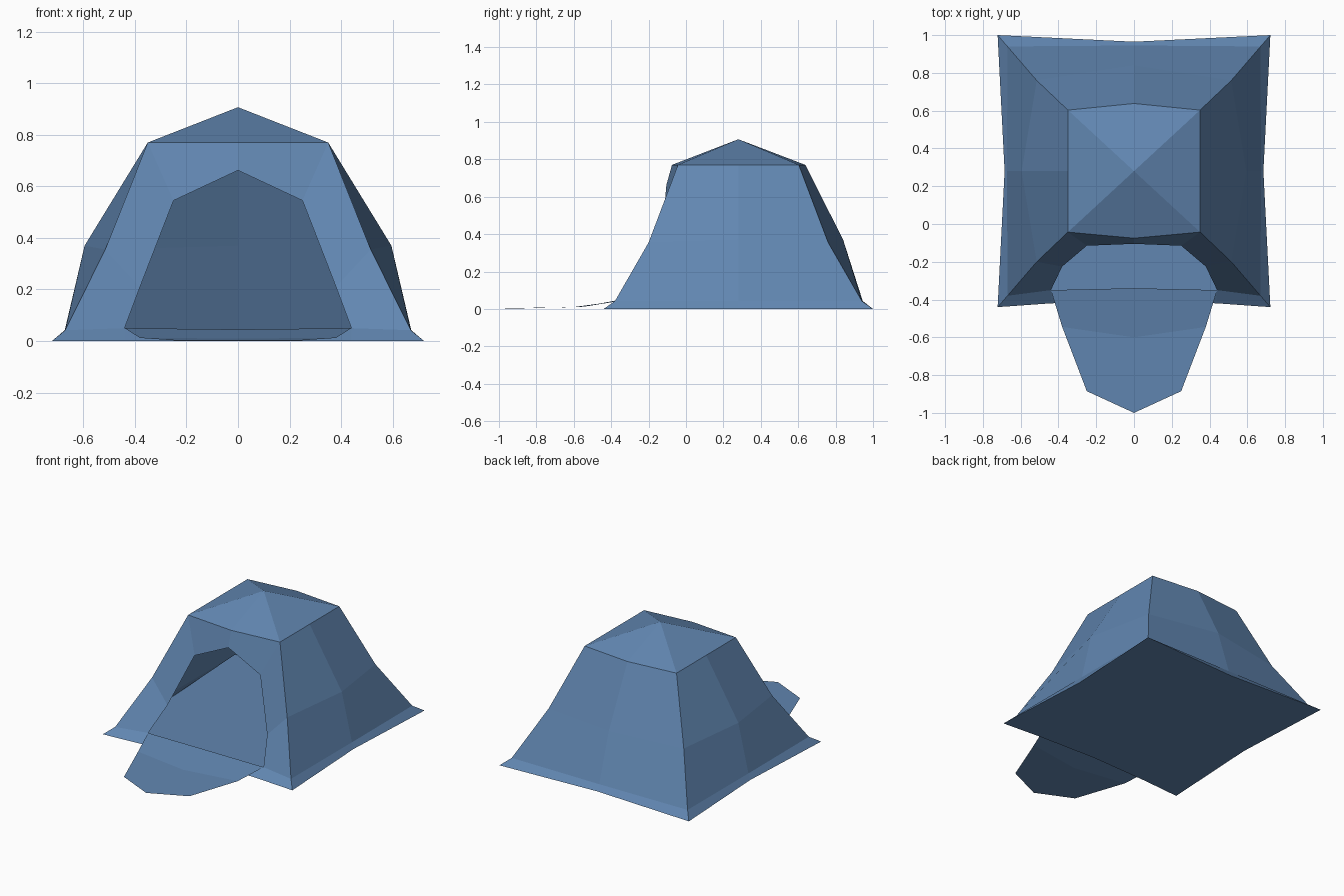
import bpy, bmesh

if "Cube" in bpy.data.objects:
    bpy.data.objects.remove(bpy.data.objects["Cube"])

blue = bpy.data.materials.new("blue canvas")
blue.diffuse_color = (0.12, 0.24, 0.44, 1)
blue.use_nodes = True
blue.node_tree.nodes["Principled BSDF"].inputs["Base Color"].default_value = blue.diffuse_color

CY = 0.28  # centre of the tent body along y


def half_sheet(name, faces, facing=None):
    """Cloth sheet from right-hand faces, mirrored over x."""
    bm = bmesh.new()
    for pts in faces:
        bm.faces.new([bm.verts.new(p) for p in pts])
    bmesh.ops.remove_doubles(bm, verts=bm.verts, dist=0.001)
    if facing is None:
        bmesh.ops.recalc_face_normals(bm, faces=bm.faces)
    else:
        bm.normal_update()
        for f in bm.faces:
            if f.normal.z * facing < 0:
                f.normal_flip()
    me = bpy.data.meshes.new(name)
    bm.to_mesh(me)
    bm.free()
    me.materials.append(blue)
    ob = bpy.data.objects.new(name, me)
    bpy.context.collection.objects.link(ob)
    mod = ob.modifiers.new("mirror", 'MIRROR')
    mod.use_clip = True
    return ob


def bands(rows):
    """Quads between neighbouring rows of points."""
    return [(a[i], a[i + 1], b[i + 1], b[i])
            for a, b in zip(rows, rows[1:]) for i in range(len(a) - 1)]


# Rings of the body: corner x, corner y, corner z, side middle x, back middle y, middle z
levels = [(0.722, 0.72, 0.0, 0.685, 0.685, 0.0),
          (0.67, 0.66, 0.042, 0.672, 0.665, 0.042),
          (0.515, 0.48, 0.355, 0.595, 0.56, 0.37),
          (0.35, 0.323, 0.77, 0.35, 0.358, 0.77)]
rings = [[(cx, CY - cy, cz), (mx, CY, mz), (cx, CY + cy, cz), (0, CY + my, mz)]
         for cx, cy, cz, mx, my, mz in levels]
corner = [r[0] for r in rings]
front_top = (0, CY - 0.355, 0.77)
front_base = (0, -0.405, 0)
skirt = (0.44, -0.42, 0)

# Doorway outline, from the sill up to the peak
door = [(0.44, -0.35, 0.05), (0.38, -0.225, 0.21),
        (0.25, -0.115, 0.545), (0, -0.105, 0.662)]
sill = (0, -0.34, 0.045)

# Tent walls: sides and back, front around the doorway, roof
walls = bands(rings)
walls += bands([[c, d] for c, d in zip(corner[1:] + [front_top], door)])
walls += [(corner[0], corner[1], door[0], skirt),
          (skirt, door[0], sill, front_base)]
apex = (0, CY, 0.907)
rim = [front_top] + rings[-1]
walls += [(rim[i], rim[i + 1], apex) for i in range(4)]
half_sheet("tent_walls", walls)

# Groundsheet
base = [front_base, skirt] + rings[0]
half_sheet("groundsheet",
           [(base[i], base[i + 1], (0, CY, 0)) for i in range(5)], -1)

# Door flap lying open on the ground
half_sheet("door_flap", bands([[sill, door[0]],
                               [(0, -0.6, 0.01), (0.38, -0.545, 0.012)],
                               [(0, -1.0, 0.003), (0.25, -0.885, 0.003)]]), 1)
